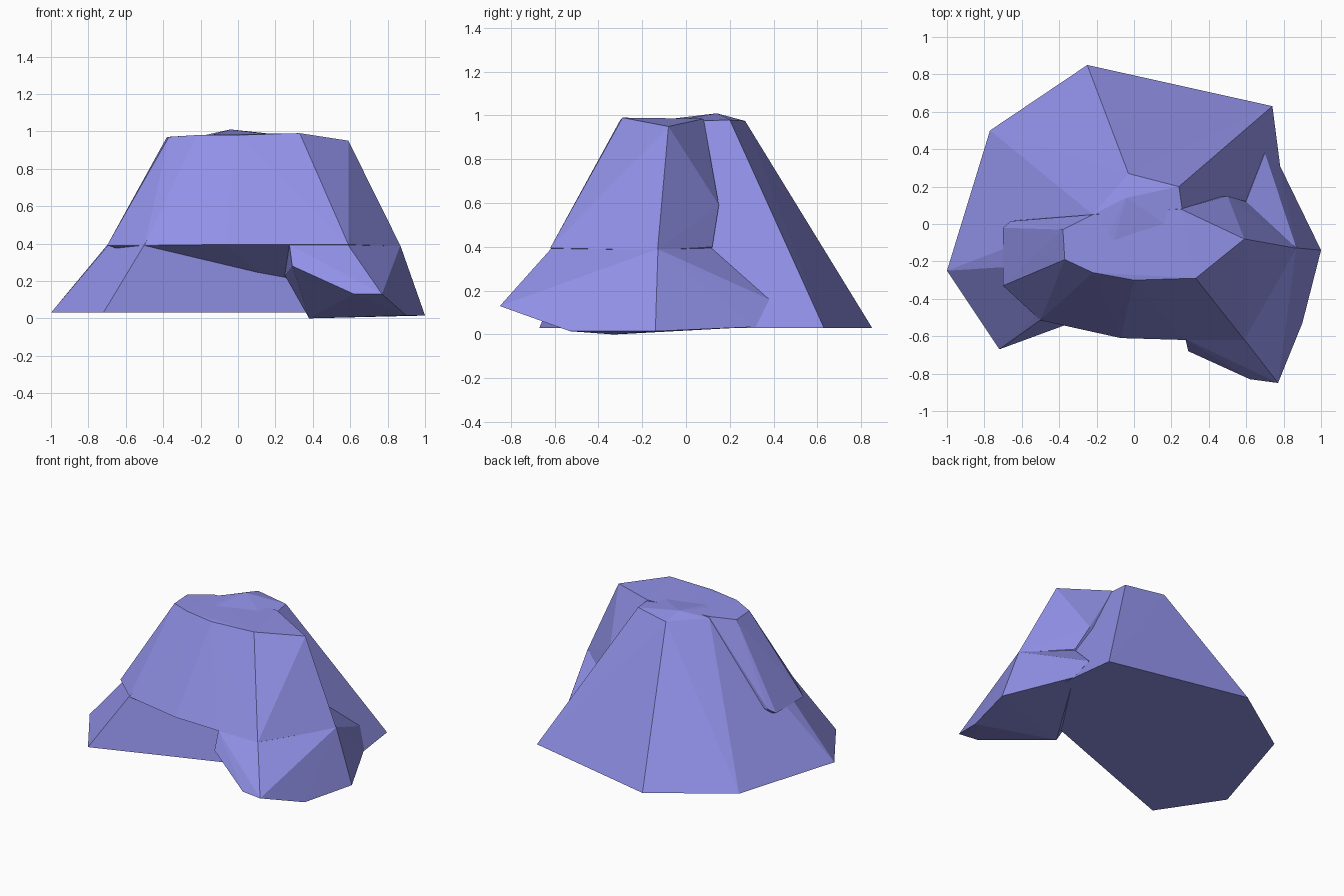
import bpy, bmesh

if "Cube" in bpy.data.objects:
    bpy.data.objects.remove(bpy.data.objects["Cube"])


def hull(name, pts):
    """Faceted convex boulder from a handful of corner points."""
    bm = bmesh.new()
    for p in pts:
        bm.verts.new(p)
    res = bmesh.ops.convex_hull(bm, input=bm.verts[:])
    loose = [v for v in bm.verts if not v.link_faces]
    if loose:
        bmesh.ops.delete(bm, geom=loose, context='VERTS')
    bmesh.ops.recalc_face_normals(bm, faces=bm.faces[:])
    me = bpy.data.meshes.new(name)
    bm.to_mesh(me)
    bm.free()
    ob = bpy.data.objects.new(name, me)
    bpy.context.collection.objects.link(ob)
    return ob


# Main mound: wide flat base tapering to a small summit
base = [(-1, -.25), (-.77, .5), (-.25, .85), (.74, .63), (.78, .32), (.83, -.1), (-.72, -.67)]
rock = hull("rock", [(x, y, .03) for x, y in base] + [
    (-.22, .05, .97), (-.03, .27, .975), (.24, .2, .98), (-.04, .14, 1.01),
    (.28, -.08, .97), (-.16, -.27, .96), (-.21, -.2, .96)])

# Upper front slab overhanging the mound
slab = hull("upper_slab", [
    (-.38, -.03, .97), (-.37, -.19, .97), (-.22, -.26, .98), (0, -.3, .98),
    (.33, -.29, .99), (.59, -.08, .95), (.25, .08, .985), (-.22, .05, .98),
    (-.7, -.02, .39), (-.7, -.33, .39), (-.5, -.515, .39), (-.07, -.61, .395),
    (.27, -.62, .395), (.59, -.62, .395), (.87, -.13, .385),
    (.6, .12, .4), (.5, .15, .59), (-.66, .015, .42), (.3, 0, .08)])

# Low boulder at the front right corner
boulder = hull("corner_boulder", [
    (.275, -.615, .393), (.588, -.615, .393), (.868, -.128, .39), (.595, .11, .4),
    (.29, -.68, .28), (.62, -.83, .13), (.77, -.85, .13), (.9, -.53, .015),
    (1, -.14, .015), (.38, -.33, 0), (.25, -.3, .23), (.7, .38, .16), (.777, .318, .035)])

# Fuse the three into one rock
for part in (slab, boulder):
    m = rock.modifiers.new("fuse", 'BOOLEAN')
    m.operation = 'UNION'
    m.solver = 'EXACT'
    m.object = part
bpy.context.view_layer.update()
dg = bpy.context.evaluated_depsgraph_get()
fused = bpy.data.meshes.new_from_object(rock.evaluated_get(dg))
rock.modifiers.clear()
rock.data = fused
for part in (slab, boulder):
    bpy.data.objects.remove(part)

# Violet-blue stone
mat = bpy.data.materials.new("stone")
mat.diffuse_color = (.28, .28, .8, 1)
mat.use_nodes = True
mat.node_tree.nodes["Principled BSDF"].inputs["Base Color"].default_value = mat.diffuse_color
fused.materials.clear()
fused.materials.append(mat)
for p in fused.polygons:
    p.use_smooth = False
    p.material_index = 0
